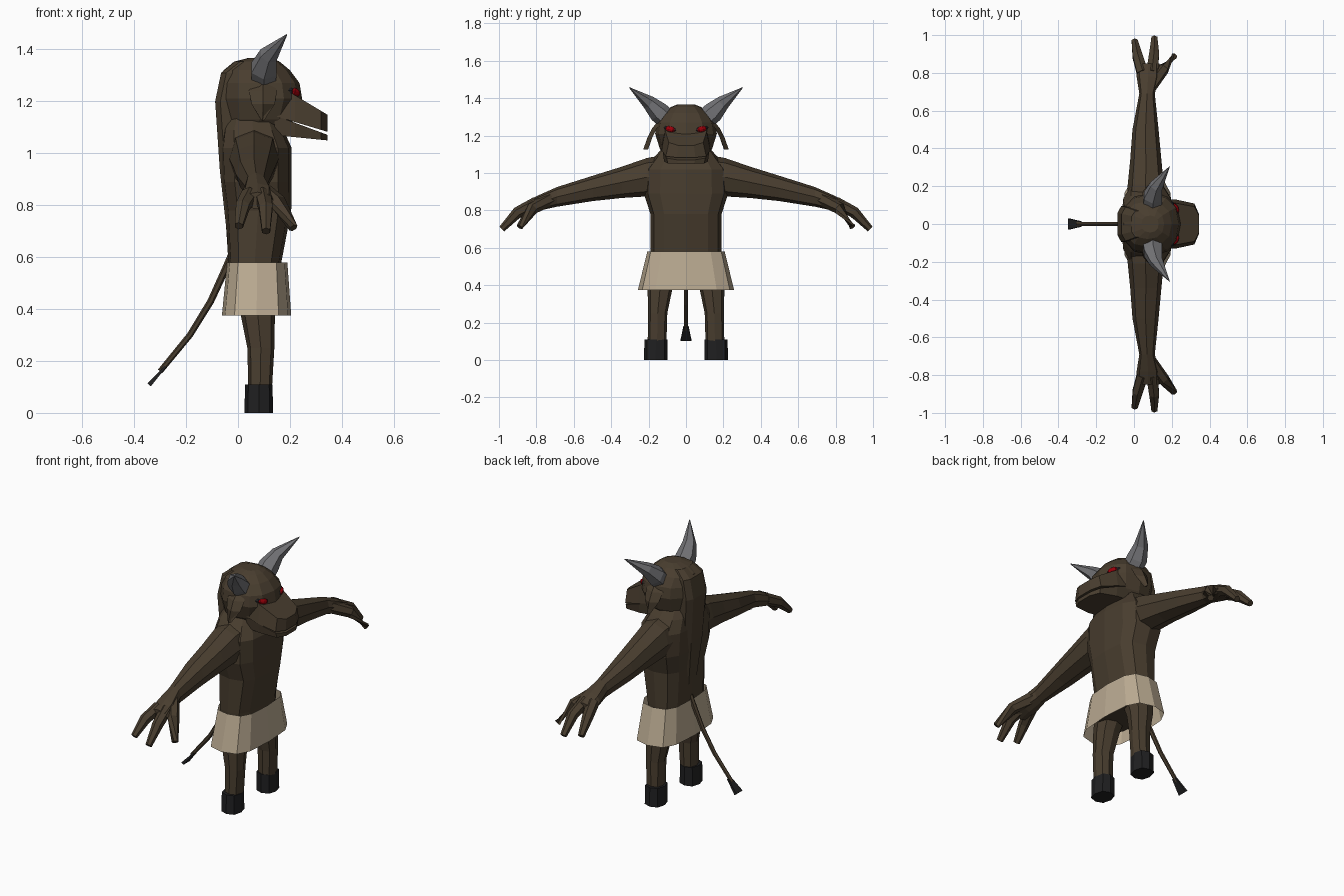
import bpy, bmesh, math
from mathutils import Vector, Matrix

if "Cube" in bpy.data.objects:
    bpy.data.objects.remove(bpy.data.objects["Cube"])


def material(name, rgb):
    m = bpy.data.materials.new(name)
    m.diffuse_color = (*rgb, 1)
    m.use_nodes = True
    m.node_tree.nodes["Principled BSDF"].inputs["Base Color"].default_value = m.diffuse_color
    return m


FUR = material("brown fur", (0.066, 0.047, 0.028))
CLOTH = material("tan cloth", (0.50, 0.41, 0.29))
HORN = material("grey horn", (0.17, 0.17, 0.18))
HOOF = material("black hoof", (0.014, 0.014, 0.015))
RED = material("red eye", (0.32, 0.0, 0.003))


def finish(name, bm, mat):
    bmesh.ops.recalc_face_normals(bm, faces=bm.faces)
    me = bpy.data.meshes.new(name)
    bm.to_mesh(me)
    bm.free()
    me.materials.append(mat)
    ob = bpy.data.objects.new(name, me)
    bpy.context.collection.objects.link(ob)
    return ob


def loft(name, rings, mat, caps=True):
    """Skin a list of equal-length point rings."""
    bm = bmesh.new()
    rows = [[bm.verts.new(p) for p in r] for r in rings]
    n = len(rows[0])
    for a, b in zip(rows, rows[1:]):
        for i in range(n):
            j = (i + 1) % n
            bm.faces.new((a[i], a[j], b[j], b[i]))
    if caps:
        bm.faces.new(rows[0])
        bm.faces.new(rows[-1])
    return finish(name, bm, mat)


def oval(n, p, offset=0.0):
    """Unit superellipse; smaller p is boxier."""
    out = []
    for i in range(n):
        a = 2 * math.pi * (i + offset) / n
        c, s = math.cos(a), math.sin(a)
        out.append((math.copysign(abs(c) ** p, c) if abs(c) > 1e-6 else 0,
                    math.copysign(abs(s) ** p, s) if abs(s) > 1e-6 else 0))
    return out


def z_ring(z, x0, x1, y0, y1, n=12, p=0.7):
    cx, rx, cy, ry = (x0 + x1) / 2, (x1 - x0) / 2, (y0 + y1) / 2, (y1 - y0) / 2
    return [(cx + rx * c, cy + ry * s, z) for c, s in oval(n, p)]


def y_ring(y, x0, x1, z0, z1, n=8, p=0.85):
    cx, rx, cz, rz = (x0 + x1) / 2, (x1 - x0) / 2, (z0 + z1) / 2, (z1 - z0) / 2
    return [(cx + rx * c, y, cz + rz * s) for c, s in oval(n, p)]


def tube(name, path, mat, n=5, flat=1.0):
    """Path of (x, y, z, radius); flat thins the section across the y axis."""
    pts = [Vector(q[:3]) for q in path]
    rings = []
    for i, q in enumerate(path):
        d = (pts[min(i + 1, len(pts) - 1)] - pts[max(i - 1, 0)]).normalized()
        ref = Vector((1, 0, 0)) if abs(d.y) > 0.6 else Vector((0, 1, 0))
        v = d.cross(ref).normalized()
        u = v.cross(d)
        rings.append([pts[i] + q[3] * (u * c + v * s * flat) for c, s in oval(n, 1, 0.5)])
    return loft(name, rings, mat)


# Torso
loft("torso", [z_ring(z, a, b, -w, w) for z, a, b, w in (
    (0.42, -0.03, 0.16, 0.18), (0.58, -0.037, 0.167, 0.19), (0.78, -0.05, 0.205, 0.19),
    (0.89, -0.065, 0.207, 0.225), (1.02, -0.07, 0.207, 0.22), (1.09, -0.06, 0.175, 0.165),
    (1.14, -0.04, 0.15, 0.12))], FUR)

# Head
loft("head", [z_ring(z, a, b, -w, w, 12, 0.85) for z, a, b, w in (
    (1.09, -0.03, 0.17, 0.115), (1.13, -0.055, 0.22, 0.14), (1.21, -0.068, 0.247, 0.165),
    (1.27, -0.065, 0.237, 0.155), (1.32, -0.055, 0.20, 0.12), (1.353, -0.015, 0.16, 0.08),
    (1.367, 0.04, 0.13, 0.045))], FUR)

# Mane running down the back of the head and spine
profile = [(-0.035, 0.62), (-0.07, 0.935), (-0.088, 1.20), (-0.065, 1.31), (-0.012, 1.353)]
rings = []
for (x, z), w in zip(profile, (0.05, 0.085, 0.095, 0.09, 0.07)):
    rings.append([(x + 0.07, -w, z), (x + 0.02, -w, z), (x, -w * 0.6, z),
                  (x, w * 0.6, z), (x + 0.02, w, z), (x + 0.07, w, z)])
loft("mane", rings, FUR)

# Muzzle: two jaws separated by an open mouth
plan = [(0.14, 0.13), (0.22, 0.13), (0.32, 0.108), (0.345, 0.05)]
plan = plan + [(x, -y) for x, y in reversed(plan)]


def jaw(name, low, high, shrink_low, shrink_high):
    loft(name, [[(x, y * shrink_low, low(x)) for x, y in plan],
                [(x, y * shrink_high, high(x)) for x, y in plan]], FUR)


jaw("upper_jaw", lambda x: 1.12 - 0.30 * (x - 0.22), lambda x: 1.205 - 0.6 * (x - 0.25), 1, 0.85)
jaw("lower_jaw", lambda x: 1.063 - 0.10 * (x - 0.21), lambda x: 1.117 - 0.37 * (x - 0.22), 0.9, 0.96)

# Kilt
loft("kilt", [z_ring(0.58, -0.042, 0.19, -0.207, 0.207, 12, 0.65),
              z_ring(0.375, -0.062, 0.205, -0.257, 0.257, 12, 0.65)], CLOTH, caps=False)

# Tail and its tuft
tube("tail", [(-0.02, 0, 0.62, 0.014), (-0.05, 0, 0.55, 0.014), (-0.105, 0, 0.43, 0.013),
              (-0.185, 0, 0.30, 0.012), (-0.30, 0, 0.16, 0.011)], FUR, 6)
tube("tail_tuft", [(-0.28, 0, 0.178, 0.02), (-0.305, 0, 0.15, 0.028),
                   (-0.342, 0, 0.108, 0.04)], HOOF, 4, 0.3)

for side, s in (("left", 1), ("right", -1)):
    # Arm and palm
    loft(side + "_arm", [y_ring(s * y, a, b, c, d) for y, a, b, c, d in (
        (0.10, -0.04, 0.165, 0.86, 1.10), (0.21, -0.033, 0.157, 0.875, 1.08),
        (0.34, -0.02, 0.145, 0.867, 1.035), (0.50, -0.008, 0.13, 0.85, 0.985),
        (0.69, 0.028, 0.11, 0.82, 0.925), (0.78, 0.014, 0.135, 0.80, 0.885),
        (0.85, 0.015, 0.135, 0.785, 0.85))], FUR)

    # Fingers and thumb
    for name, path in (
            ("outer_finger", ((0.045, 0.80, 0.84, 0.034), (0.018, 0.89, 0.795, 0.030), (0.003, 0.97, 0.72, 0.018))),
            ("middle_finger", ((0.095, 0.80, 0.84, 0.034), (0.107, 0.90, 0.79, 0.030), (0.108, 0.985, 0.70, 0.018))),
            ("thumb", ((0.085, 0.73, 0.86, 0.038), (0.155, 0.82, 0.81, 0.032), (0.213, 0.89, 0.712, 0.018)))):
        tube(side + "_" + name, [(x, s * y, z, r) for x, y, z, r in path], FUR, 6)

    # Leg and hoof
    def leg_ring(z, x0, x1, y0, y1):
        return z_ring(z, x0, x1, min(s * y0, s * y1), max(s * y0, s * y1), 8, 0.8)

    loft(side + "_leg", [leg_ring(*r) for r in (
        (0.08, 0.04, 0.13, 0.105, 0.205), (0.25, 0.036, 0.14, 0.10, 0.203),
        (0.37, 0.012, 0.142, 0.075, 0.205), (0.50, -0.01, 0.15, 0.02, 0.19))], FUR)
    loft(side + "_hoof", [leg_ring(0, 0.025, 0.135, 0.10, 0.225),
                          leg_ring(0.11, 0.027, 0.133, 0.10, 0.222)], HOOF)

    # Horn
    tube(side + "_horn", [(0.098, s * 0.10, 1.285, 0.055), (0.10, s * 0.145, 1.325, 0.056),
                          (0.118, s * 0.20, 1.378, 0.038), (0.188, s * 0.303, 1.457, 0.002)], HORN, 6)

    # Drooping leaf-shaped ear
    ear = [(z, x0, x1, y) for z, x0, x1, y in (
        (1.28, 0.06, 0.135, 0.14), (1.24, 0.042, 0.15, 0.175),
        (1.19, 0.052, 0.142, 0.20), (1.125, 0.09, 0.10, 0.223))]
    loft(side + "_ear", [[(x0, s * (y - 0.02), z), ((x0 + x1) / 2, s * (y + 0.006), z),
                          (x1, s * (y - 0.02), z), ((x0 + x1) / 2, s * (y - 0.012), z)]
                         for z, x0, x1, y in ear], FUR)

    # Eye in a dark socket, slanting down towards the muzzle
    for name, mat, size, shift in (("eye_socket", HOOF, (0.014, 0.044, 0.020), 0.0),
                                   ("eye", RED, (0.018, 0.031, 0.017), 0.006)):
        bm = bmesh.new()
        bmesh.ops.create_uvsphere(bm, u_segments=8, v_segments=6, radius=1)
        bm.transform(Matrix.Translation((0.212 + shift, s * 0.083, 1.234))
                     @ Matrix.Rotation(s * math.radians(28), 4, 'Z')
                     @ Matrix.Rotation(s * math.radians(12), 4, 'X')
                     @ Matrix.Diagonal((*size, 1)))
        finish(side + "_" + name, bm, mat)
